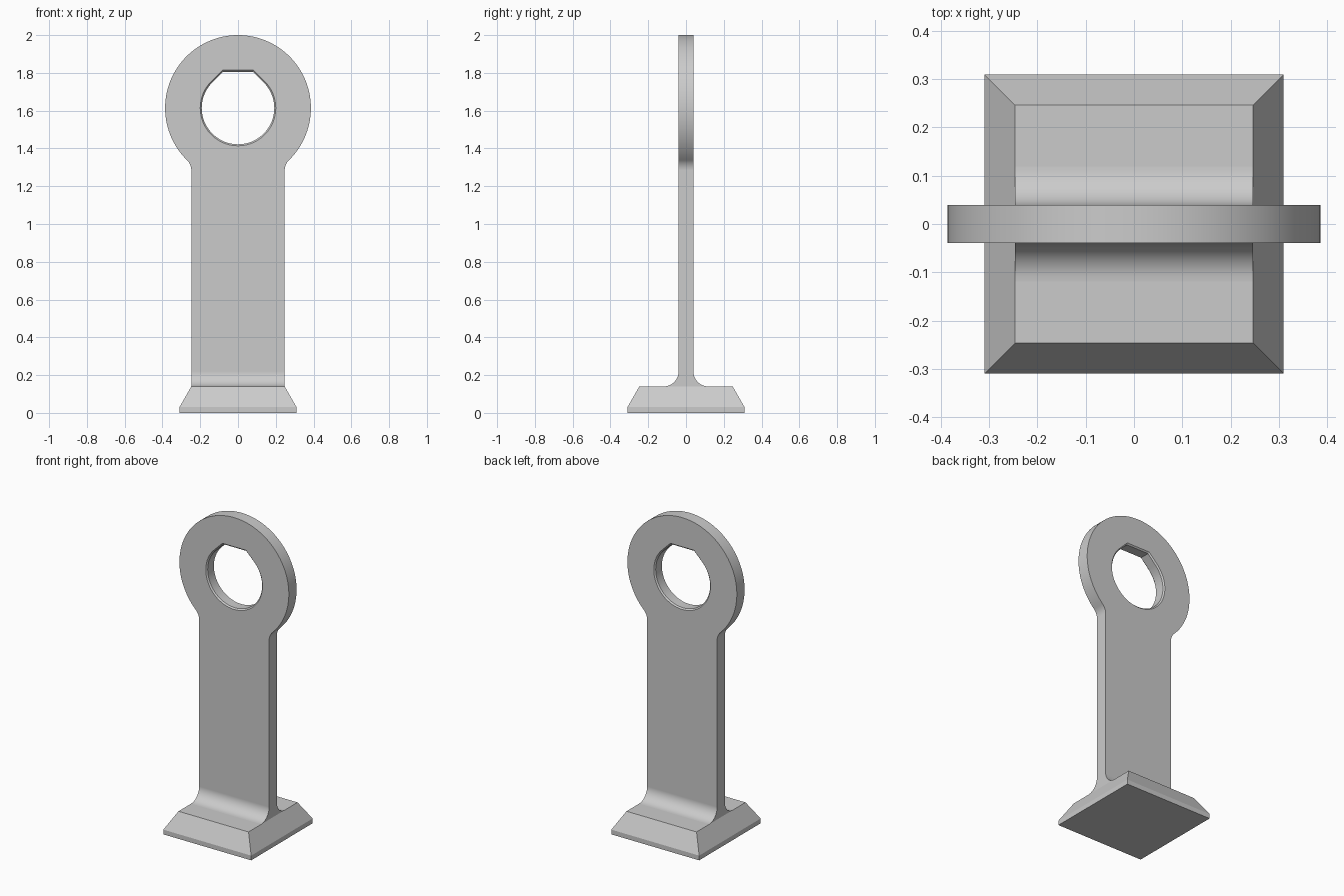
import bpy, bmesh
from math import sin, cos, pi, sqrt, atan2, radians

cube = bpy.data.objects.get("Cube")
if cube:
    bpy.data.objects.remove(cube)

HALF_W, HALF_T = 0.247, 0.039        # stem half width and half thickness
EYE_Z, EYE_R, HOLE_R = 1.614, 0.386, 0.2
BASE_R, BASE_Z, RIM_Z = 0.31, 0.14, 0.03
FOOT_R, NECK_R = 0.08, 0.077         # fillet radii
CHAMFER = 0.008

grey = bpy.data.materials.new("plain grey")
grey.use_nodes = True
grey.diffuse_color = (0.6, 0.6, 0.6, 1)
grey.node_tree.nodes["Principled BSDF"].inputs["Base Color"].default_value = (0.6, 0.6, 0.6, 1)


def arc(cx, cz, r, a0, a1, n):
    return [(cx + r * cos(a0 + (a1 - a0) * i / n), cz + r * sin(a0 + (a1 - a0) * i / n))
            for i in range(n + 1)]


def loft(bm, sections):
    """Skin a stack of equal-length rings of points and cap both ends."""
    rings = [[bm.verts.new(p) for p in s] for s in sections]
    for a, b in zip(rings, rings[1:]):
        for i in range(len(a)):
            j = (i + 1) % len(a)
            bm.faces.new((a[i], a[j], b[j], b[i]))
    bm.faces.new(rings[0])
    bm.faces.new(rings[-1])
    bmesh.ops.recalc_face_normals(bm, faces=bm.faces)


def make_object(name, bm):
    mesh = bpy.data.meshes.new(name)
    bm.to_mesh(mesh)
    bm.free()
    mesh.materials.append(grey)
    obj = bpy.data.objects.new(name, mesh)
    bpy.context.collection.objects.link(obj)
    return obj


# Base: square block with a short rim and tapered sides
bm = bmesh.new()
loft(bm, [[(sx * r, sy * r, z) for sx, sy in ((-1, -1), (1, -1), (1, 1), (-1, 1))]
          for r, z in ((BASE_R, 0), (BASE_R, RIM_Z), (HALF_W, BASE_Z))])
make_object("base", bm)

# Stem and eye outline, with filleted neck
stem_z = BASE_Z + FOOT_R
neck_x = HALF_W + NECK_R
neck_z = EYE_Z - sqrt((EYE_R + NECK_R) ** 2 - neck_x ** 2)
touch = atan2(neck_z - EYE_Z, neck_x)
half = arc(neck_x, neck_z, NECK_R, pi, touch + pi, 10)
half += arc(0, EYE_Z, EYE_R, touch, pi / 2, 48)[1:]
right_side = [(HALF_W, stem_z)] + half
outline = right_side + [(-x, z) for x, z in right_side[-2::-1]]
bm = bmesh.new()
loft(bm, [[(x, y, z) for x, z in outline] for y in (-HALF_T, HALF_T)])
stem = make_object("stem_and_eye", bm)

# Teardrop hole with a flat top and chamfered rims


def teardrop(r):
    tip = r * (sqrt(2) - 1)
    return arc(0, EYE_Z, r, 3 * pi / 4, 9 * pi / 4, 72) + [(tip, EYE_Z + r), (-tip, EYE_Z + r)]


bm = bmesh.new()
inner = HALF_T - CHAMFER
outer = HALF_T + CHAMFER
loft(bm, [[(x, y, z) for x, z in teardrop(r)] for y, r in
          ((-outer, HOLE_R + CHAMFER), (-inner, HOLE_R - CHAMFER),
           (inner, HOLE_R - CHAMFER), (outer, HOLE_R + CHAMFER))])
cutter = make_object("hole_cutter", bm)
cutter.hide_render = True
cut = stem.modifiers.new("hole", 'BOOLEAN')
cut.operation, cut.solver, cut.object = 'DIFFERENCE', 'EXACT', cutter
bpy.context.view_layer.objects.active = stem
bpy.ops.object.modifier_apply(modifier=cut.name)
bpy.data.objects.remove(cutter)

# Foot: concave fillets flaring from the stem to the base, welded to the stem
bm = bmesh.new()
bm.from_mesh(stem.data)
low = [f for f in bm.faces if all(v.co.z < stem_z + 0.001 for v in f.verts)]
bmesh.ops.delete(bm, geom=low, context='FACES_ONLY')
flare = arc(HALF_T + FOOT_R, stem_z, FOOT_R, 1.5 * pi, pi, 12)
profile = flare + [(-y, z) for y, z in flare[::-1]]
foot = bmesh.new()
loft(foot, [[(x, y, z) for y, z in profile] for x in (-HALF_W, HALF_W)])
caps = [f for f in foot.faces if abs(f.normal.z) > 0.999]
bmesh.ops.delete(foot, geom=caps, context='FACES_ONLY')
foot_mesh = bpy.data.meshes.new("foot")
foot.to_mesh(foot_mesh)
foot.free()
bm.from_mesh(foot_mesh)
bpy.data.meshes.remove(foot_mesh)
bmesh.ops.remove_doubles(bm, verts=bm.verts, dist=0.0005)
bmesh.ops.dissolve_limit(bm, angle_limit=radians(0.5), verts=bm.verts, edges=bm.edges)
bmesh.ops.recalc_face_normals(bm, faces=bm.faces)
bm.to_mesh(stem.data)
bm.free()

# Smooth the arcs, keep the flat faces flat
bpy.ops.object.select_all(action='DESELECT')
stem.select_set(True)
bpy.ops.object.shade_smooth_by_angle(angle=radians(30))
weighted = stem.modifiers.new("flat faces", 'WEIGHTED_NORMAL')
weighted.keep_sharp = True
